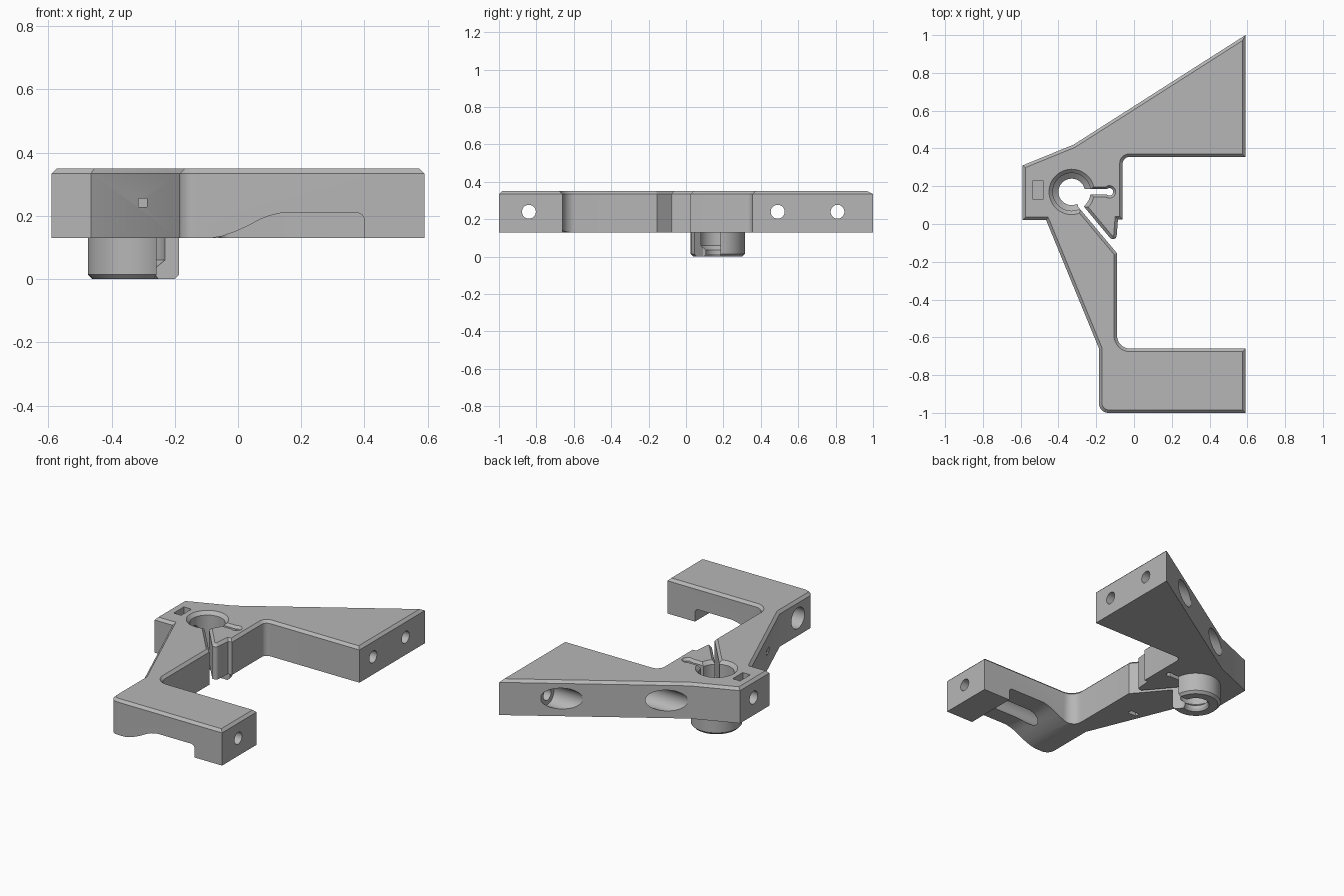
import bpy, bmesh, math
from mathutils import Vector, Matrix

cube = bpy.data.objects.get("Cube")
if cube:
    bpy.data.objects.remove(cube)

grey = bpy.data.materials.new("plain_grey")
grey.use_nodes = True
grey.diffuse_color = (0.47, 0.47, 0.47, 1)
grey.node_tree.nodes["Principled BSDF"].inputs["Base Color"].default_value = grey.diffuse_color

BOTTOM, TOP, MID = 0.13, 0.35, 0.24
CHAMFER = 0.016
BORE = Vector((-0.33, 0.17))


def make(name, bm):
    bmesh.ops.recalc_face_normals(bm, faces=bm.faces)
    mesh = bpy.data.meshes.new(name)
    bm.to_mesh(mesh)
    bm.free()
    mesh.materials.append(grey)
    obj = bpy.data.objects.new(name, mesh)
    bpy.context.collection.objects.link(obj)
    return obj


def rounded(points):
    """Outline from (x, y[, radius]) corners, with arcs where a radius is given."""
    out = []
    for i, p in enumerate(points):
        c = Vector(p[:2])
        if len(p) < 3:
            out.append(c)
            continue
        a = (Vector(points[i - 1][:2]) - c).normalized()
        b = (Vector(points[(i + 1) % len(points)][:2]) - c).normalized()
        half = a.angle(b) / 2
        centre = c + (a + b).normalized() * p[2] / math.sin(half)
        start = c + a * p[2] / math.tan(half) - centre
        end = c + b * p[2] / math.tan(half) - centre
        sweep = -start.angle_signed(end)
        for k in range(9):
            out.append(centre + Matrix.Rotation(sweep * k / 8, 2) @ start)
    return out


def prism(name, outline, low, high, axis="Z", chamfer=0):
    """Extrude an outline along an axis, optionally chamfering its far rim."""
    place = {"Z": lambda p, t: (p[0], p[1], t),
             "Y": lambda p, t: (p[0], t, p[1]),
             "X": lambda p, t: (t, p[0], p[1])}[axis]
    bm = bmesh.new()
    base = [bm.verts.new(place(p, low)) for p in outline]
    roof = [bm.verts.new(place(p, high)) for p in outline]
    bm.faces.new(base[::-1])
    cap = bm.faces.new(roof)
    for i in range(len(base)):
        j = (i + 1) % len(base)
        bm.faces.new((base[i], base[j], roof[j], roof[i]))
    bmesh.ops.recalc_face_normals(bm, faces=bm.faces)
    if chamfer:
        bmesh.ops.bevel(bm, geom=list(cap.edges), offset=chamfer, segments=1,
                        affect="EDGES", profile=0.5)
    return make(name, bm)


def lathe(name, profile, origin, axis="Z", sides=48):
    """Solid of revolution from (radius, distance along axis) pairs."""
    bm = bmesh.new()
    rings = []
    for r, t in profile:
        ring = []
        for k in range(sides):
            a = math.tau * k / sides
            u, v = r * math.cos(a), r * math.sin(a)
            offset = (u, v, t) if axis == "Z" else (t, u, v)
            ring.append(bm.verts.new(Vector(origin) + Vector(offset)))
        rings.append(ring)
    for lower, upper in zip(rings, rings[1:]):
        for k in range(sides):
            n = (k + 1) % sides
            bm.faces.new((lower[k], lower[n], upper[n], upper[k]))
    bm.faces.new(rings[0])
    bm.faces.new(rings[-1])
    return make(name, bm)


def combine(target, tool, operation="DIFFERENCE"):
    mod = target.modifiers.new("combine", "BOOLEAN")
    mod.operation, mod.object, mod.solver = operation, tool, "EXACT"
    bpy.context.view_layer.objects.active = target
    bpy.ops.object.modifier_apply(modifier=mod.name)
    bpy.data.objects.remove(tool)


# Plate outline: lower arm, clamp slit, tab, upper triangular arm, clamp corner
bracket = prism("bracket", rounded([
    (0.59, -1.0), (0.59, -0.66), (-0.09, -0.66, 0.07), (-0.09, -0.155),
    (-0.295, 0.09), (-0.275, 0.104), (-0.13, -0.07), (-0.095, -0.105, 0.02),
    (-0.085, 0.025), (-0.06, 0.025), (-0.06, 0.355, 0.035), (0.59, 0.355),
    (0.59, 1.0), (-0.32, 0.42), (-0.59, 0.31), (-0.59, 0.02), (-0.465, 0.02),
    (-0.185, -0.66), (-0.185, -1.0, 0.05)]), BOTTOM, TOP, chamfer=CHAMFER)

# Round boss under the clamp, open on the side of the flexing jaw
boss = lathe("boss", [(0.13, 0), (0.145, 0.015), (0.145, BOTTOM + 0.005)], (*BORE, 0))
combine(boss, prism("jaw_gap", [(-0.32, 0.185), (-0.1, 0.185), (-0.1, -0.143),
                                (-0.295, 0.09)], -0.1, 0.3))
combine(bracket, boss, "UNION")

# Stepped bore with chamfered mouth
combine(bracket, lathe("bore", [(0.085, -0.01), (0.07, 0.015), (0.07, 0.035), (0.1, 0.06),
                                (0.1, TOP - 0.02), (0.125, TOP + 0.005)], (*BORE, 0)))

# Relief slot with round end, both chamfered at the top
w, lip = 0.014, 0.028
combine(bracket, prism("slot", [(BORE.y - w, -0.1), (BORE.y + w, -0.1),
                                (BORE.y + w, TOP - CHAMFER), (BORE.y + lip, TOP + 0.001),
                                (BORE.y - lip, TOP + 0.001), (BORE.y - w, TOP - CHAMFER)],
                       -0.28, -0.125, "X"))
combine(bracket, lathe("slot_end", [(0.02, -0.1), (0.02, TOP - CHAMFER), (0.034, TOP + 0.001)],
                       (-0.13, BORE.y, 0), sides=32))

# Sweeping recess under the lower arm
combine(bracket, prism("recess", rounded([
    (-0.09, 0.05), (-0.09, 0.129), (-0.05, 0.136), (-0.01, 0.15), (0.03, 0.168),
    (0.07, 0.189), (0.1, 0.201), (0.14, 0.21), (0.4, 0.21, 0.025), (0.4, 0.05)]),
    -1.1, -0.6, "Y"))

# Bolt holes through the arms, with wide head clearance from the far side
for y, start in ((-0.84, -0.4), (0.49, -0.5), (0.81, 0.0)):
    combine(bracket, lathe("bolt_hole", [(0.065, start), (0.065, 0.39), (0.037, 0.391),
                                         (0.037, 0.7)], (0, y, MID), "X", 40))

# Set screw hole and its nut pocket
combine(bracket, lathe("set_screw", [(0.04, -0.7), (0.04, -0.35)], (0, BORE.y + 0.005, MID), "X", 32))
combine(bracket, prism("nut_pocket", [(-0.535, 0.13), (-0.483, 0.13), (-0.483, 0.23),
                                      (-0.535, 0.23)], 0.19, 0.5))

# Small tie passage from the slanted side down through the underside
combine(bracket, prism("tie_side", [(-0.315, 0.228), (-0.288, 0.228), (-0.288, 0.255),
                                    (-0.315, 0.255)], -0.5, -0.3, "Y"))
combine(bracket, prism("tie_under", [(-0.29, -0.33), (-0.23, -0.33), (-0.23, -0.3),
                                     (-0.29, -0.3)], 0.05, 0.25))

# Smooth the round walls, keep the edges crisp
bpy.ops.object.select_all(action="DESELECT")
bracket.select_set(True)
bpy.context.view_layer.objects.active = bracket
bpy.ops.object.shade_smooth_by_angle(angle=math.radians(25))
